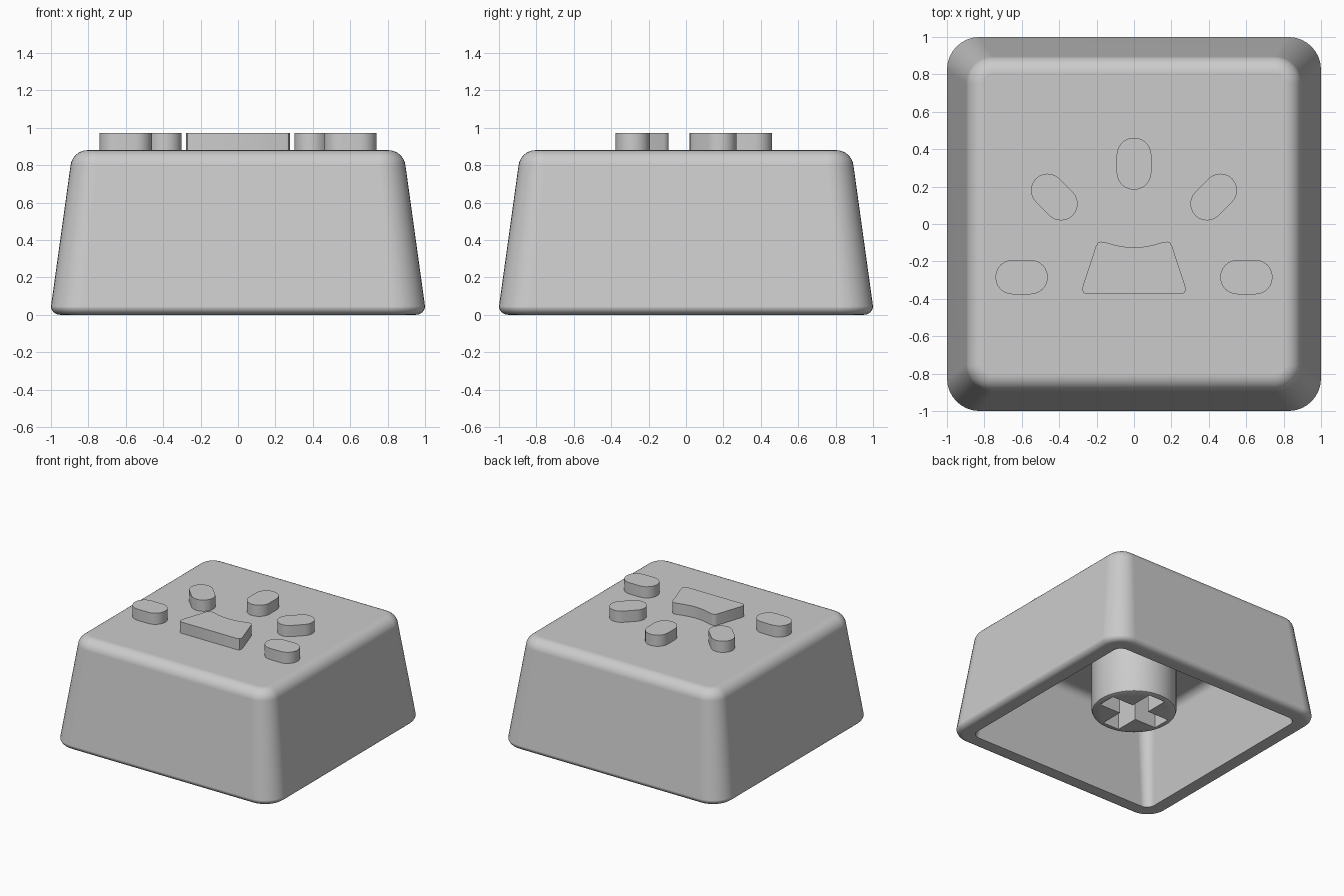
import bpy, bmesh
from math import sin, cos, pi, radians

if "Cube" in bpy.data.objects:
    bpy.data.objects.remove(bpy.data.objects["Cube"], do_unlink=True)

grey = bpy.data.materials.new("light grey plastic")
grey.use_nodes = True
COLOUR = (0.6, 0.6, 0.6, 1)
grey.diffuse_color = COLOUR
grey.node_tree.nodes["Principled BSDF"].inputs["Base Color"].default_value = COLOUR


def make_object(name, bm):
    bmesh.ops.recalc_face_normals(bm, faces=bm.faces)
    mesh = bpy.data.meshes.new(name)
    bm.to_mesh(mesh)
    bm.free()
    mesh.materials.append(grey)
    obj = bpy.data.objects.new(name, mesh)
    bpy.context.collection.objects.link(obj)
    return obj


def smooth(obj):
    bpy.ops.object.select_all(action="DESELECT")
    obj.select_set(True)
    bpy.context.view_layer.objects.active = obj
    bpy.ops.object.shade_smooth_by_angle(angle=radians(35))


def loft(name, loops):
    """Skin a stack of equal-length closed loops and cap both ends."""
    bm = bmesh.new()
    rings = [[bm.verts.new(p) for p in loop] for loop in loops]
    n = len(rings[0])
    for a, b in zip(rings, rings[1:]):
        for i in range(n):
            j = (i + 1) % n
            bm.faces.new((a[i], a[j], b[j], b[i]))
    bm.faces.new(rings[0])
    bm.faces.new(rings[-1])
    return make_object(name, bm)


def rounded_square(half, radius, z, steps=8):
    points = []
    for k, (sx, sy) in enumerate([(1, 1), (-1, 1), (-1, -1), (1, -1)]):
        for i in range(steps + 1):
            a = (k + i / steps) * pi / 2
            points.append((sx * (half - radius) + radius * cos(a),
                           sy * (half - radius) + radius * sin(a), z))
    return points


def circle(radius, z, n=64):
    return [(radius * cos(2 * pi * i / n), radius * sin(2 * pi * i / n), z) for i in range(n)]


def prism(name, outline, z0, z1):
    return loft(name, [[(x, y, z) for x, y in outline] for z in (z0, z1)])


def capsule(x0, y0, x1, y1, radius, facing, steps=12):
    """Stadium outline; facing is the angle from the first centre to the second."""
    points = []
    for x, y, start in ((x1, y1, facing - pi / 2), (x0, y0, facing + pi / 2)):
        for i in range(steps + 1):
            a = start + pi * i / steps
            points.append((x + radius * cos(a), y + radius * sin(a)))
    return points


# Hollow cap: rounded top edge, sloped sides, rounded rim, then the inside walls
section = []
for i in range(9):
    a = radians(82) * i / 8
    section.append((0.804 + 0.092 * sin(a), 0.05 + 0.092 * sin(a), 0.788 + 0.092 * cos(a)))
for i in range(7):
    a = radians(90) * i / 6
    section.append((0.95 + 0.05 * cos(a), 0.125 + 0.05 * cos(a), 0.045 - 0.045 * sin(a)))
section.append((0.868, 0.07, 0))
for i in range(7):
    a = radians(90) * i / 6
    section.append((0.71 + 0.07 * cos(a), 0.02 + 0.07 * cos(a), 0.63 + 0.07 * sin(a)))
shell = loft("cap_shell", [rounded_square(*s) for s in section])
smooth(shell)
flat_sides = shell.modifiers.new("flat_sides", "WEIGHTED_NORMAL")
flat_sides.keep_sharp = True

# Mounting stem with a cross-shaped socket
stem = loft("stem", [circle(0.32, 0.75), circle(0.32, 0.16), circle(0.313, 0.142), circle(0.295, 0.135)])
L, W = 0.27, 0.075
cross = [(L, -W), (L, W), (W, W), (W, L), (-W, L), (-W, W),
         (-L, W), (-L, -W), (-W, -W), (-W, -L), (W, -L), (W, -W)]
cutter = prism("socket_cutter", cross, 0.0, 0.6)
cutter.hide_render = True
cut = stem.modifiers.new("socket", "BOOLEAN")
cut.operation = "DIFFERENCE"
cut.solver = "EXACT"
cut.object = cutter
smooth(stem)
bpy.ops.object.modifier_apply(modifier=cut.name)
bpy.data.objects.remove(cutter, do_unlink=True)

# Raised paw: toes on both sides plus the middle one
BASE, TOP = 0.865, 0.972
smooth(prism("middle_toe", capsule(0, 0.276, 0, 0.368, 0.093, pi / 2), BASE, TOP))
upper = capsule(0.39, 0.108, 0.462, 0.18, 0.089, pi / 4)
lower = capsule(0.553, -0.284, 0.649, -0.284, 0.092, 0)
for side, s in (("left", 1), ("right", -1)):
    for part, outline in (("upper_toe", upper), ("lower_toe", lower)):
        smooth(prism(f"{side}_{part}", [(s * x, y) for x, y in outline], BASE, TOP))

# Paw pad with a concave upper edge
half = [(0.05, -0.122), (0.1, -0.113), (0.15, -0.099), (0.178, -0.094), (0.192, -0.1),
        (0.203, -0.117), (0.272, -0.325), (0.277, -0.35), (0.271, -0.368), (0.255, -0.375)]
pad = [(0, -0.125)] + half + [(-x, y) for x, y in reversed(half)]
smooth(prism("paw_pad", pad, BASE, TOP))
